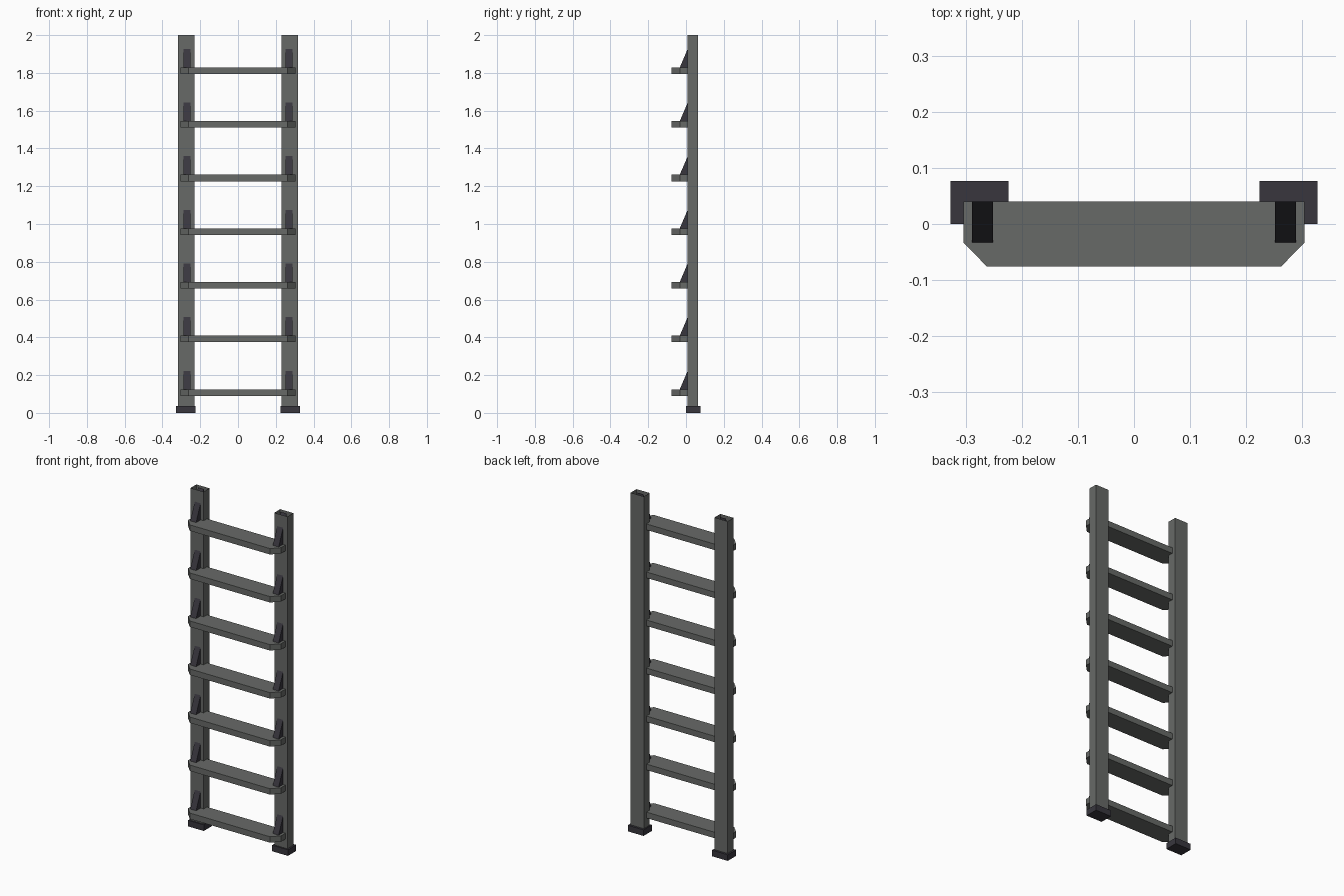
import bpy, bmesh
from mathutils import Vector

if "Cube" in bpy.data.objects:
    bpy.data.objects.remove(bpy.data.objects["Cube"])


def material(name, rgb):
    m = bpy.data.materials.new(name)
    m.diffuse_color = (*rgb, 1)
    m.use_nodes = True
    m.node_tree.nodes["Principled BSDF"].inputs["Base Color"].default_value = m.diffuse_color
    return m


GREY = material("grey metal", (0.137, 0.144, 0.137))
DARK = material("dark plastic", (0.040, 0.037, 0.048))


def prism(name, outline, direction, mat, caps=(True, True)):
    """Extrude a flat outline along a direction; each end cap is optional."""
    bm = bmesh.new()
    d = Vector(direction)
    a = [bm.verts.new(p) for p in outline]
    b = [bm.verts.new(Vector(p) + d) for p in outline]
    n = len(a)
    for i in range(n):
        j = (i + 1) % n
        bm.faces.new((a[i], a[j], b[j], b[i]))
    if caps[0]:
        bm.faces.new(a[::-1])
    if caps[1]:
        bm.faces.new(b)
    me = bpy.data.meshes.new(name)
    bm.to_mesh(me)
    bm.free()
    me.materials.append(mat)
    ob = bpy.data.objects.new(name, me)
    bpy.context.collection.objects.link(ob)
    return ob


def rect(x0, x1, y0, y1, z):
    return [(x0, y0, z), (x1, y0, z), (x1, y1, z), (x0, y1, z)]


def sides(side):
    """x range ordered low to high on the chosen side."""
    return lambda a, b: sorted((side * a, side * b))


STEPS, FIRST, PITCH, THICK = 7, 0.09, 0.284, 0.035

for label, s in (("left", -1), ("right", 1)):
    span = sides(s)
    # Hollow rail, open at the top
    prism(f"{label}_rail", rect(*span(0.231, 0.317), 0.009, 0.064, 0.005),
          (0, 0, 1.995), GREY, (True, False))
    # Rubber foot
    prism(f"{label}_foot", rect(*span(0.224, 0.327), 0.0, 0.077, 0.0),
          (0, 0, 0.036), DARK)

for i in range(STEPS):
    z = FIRST + i * PITCH
    # Tread with chamfered front corners
    tread = [(-0.304, 0.04, z), (-0.304, -0.033, z), (-0.262, -0.076, z),
             (0.262, -0.076, z), (0.304, -0.033, z), (0.304, 0.04, z)]
    prism(f"step_{i + 1}", tread, (0, 0, THICK), GREY)
    # Triangular brackets running into the rails
    t = z + THICK
    for label, s in (("left", -1), ("right", 1)):
        x0, x1 = sides(s)(0.251, 0.289)
        tri = [(x0, -0.033, t - 0.002), (x0, -0.033, t),
               (x0, 0.04, t + 0.17), (x0, 0.04, t - 0.002)]
        prism(f"{label}_bracket_{i + 1}", tri[::-1], (x1 - x0, 0, 0), DARK)
